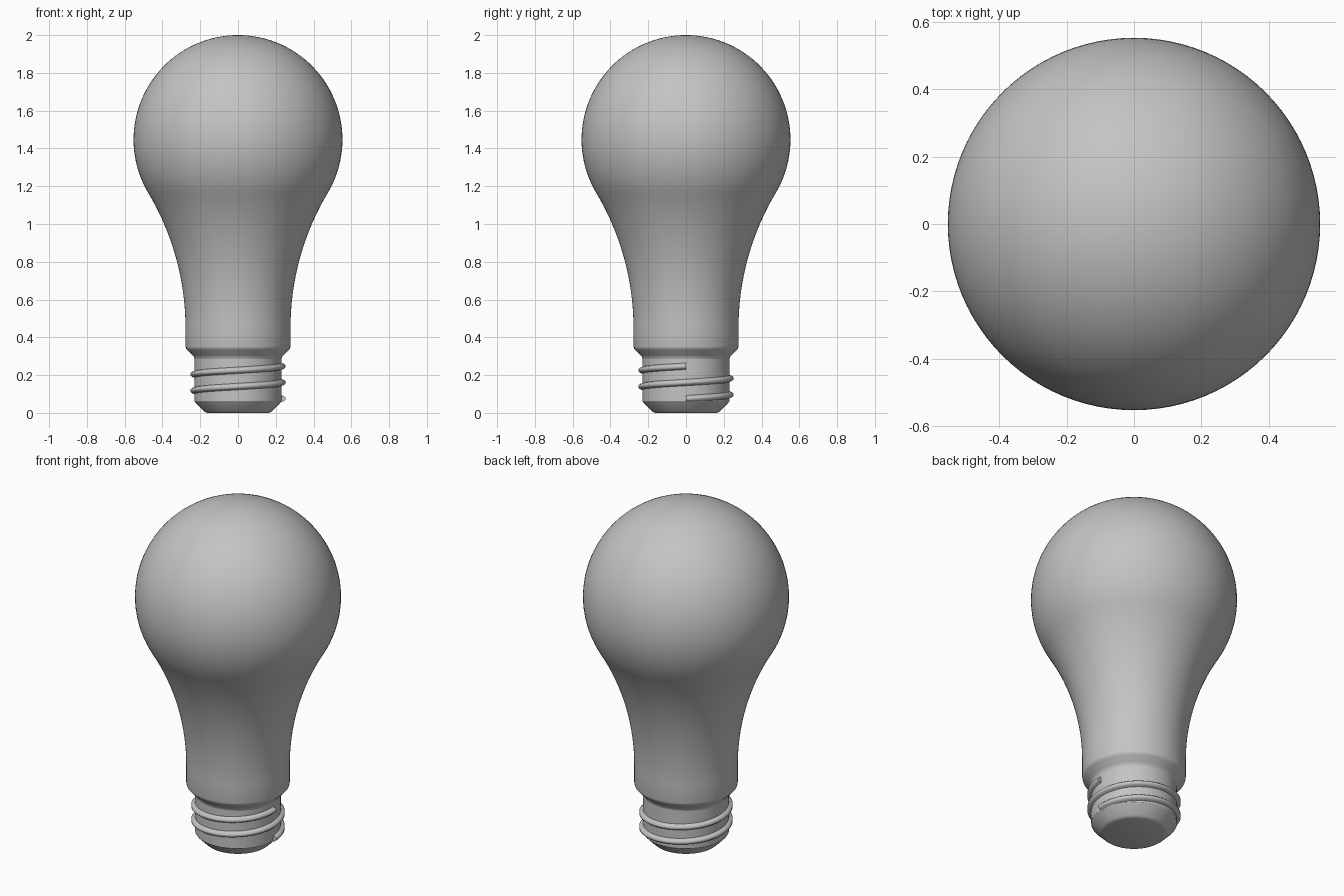
import bpy, bmesh
from math import sin, cos, pi, sqrt, asin, radians

cube = bpy.data.objects.get("Cube")
if cube:
    bpy.data.objects.remove(cube, do_unlink=True)

grey = bpy.data.materials.new("plain grey")
grey.use_nodes = True
grey.diffuse_color = (0.55, 0.55, 0.55, 1)
grey.node_tree.nodes["Principled BSDF"].inputs["Base Color"].default_value = (0.55, 0.55, 0.55, 1)


def finish(bm, name, angle=30):
    bmesh.ops.remove_doubles(bm, verts=bm.verts, dist=1e-5)
    bmesh.ops.recalc_face_normals(bm, faces=bm.faces)
    mesh = bpy.data.meshes.new(name)
    bm.to_mesh(mesh)
    bm.free()
    mesh.materials.append(grey)
    obj = bpy.data.objects.new(name, mesh)
    bpy.context.collection.objects.link(obj)
    bpy.ops.object.select_all(action="DESELECT")
    bpy.context.view_layer.objects.active = obj
    obj.select_set(True)
    bpy.ops.object.shade_smooth_by_angle(angle=radians(angle))
    return obj


def lathe(name, profile, steps=96):
    """Turn a list of (radius, height) points around the z axis."""
    bm = bmesh.new()
    verts = [bm.verts.new((r, 0, z)) for r, z in profile]
    edges = [bm.edges.new(pair) for pair in zip(verts, verts[1:])]
    bmesh.ops.spin(bm, geom=verts + edges, cent=(0, 0, 0), axis=(0, 0, 1),
                   angle=2 * pi, steps=steps, use_merge=True)
    return finish(bm, name)


# Glass bulb: a ball that runs tangentially into a flared neck
ball_r, ball_z = 0.553, 1.447
neck_r, neck_z = 0.278, 0.45
rise = ball_z - neck_z
flare_r = (neck_r ** 2 + rise ** 2 - ball_r ** 2) / (2 * (ball_r - neck_r))
meet = asin(rise / (flare_r + ball_r))
profile = []
for i in range(41):
    a = pi / 2 - (pi / 2 + meet) * i / 40
    profile.append((max(ball_r * cos(a), 0), ball_z + ball_r * sin(a)))
for i in range(1, 25):
    a = meet * (1 - i / 24)
    profile.append((neck_r + flare_r * (1 - cos(a)), neck_z + flare_r * sin(a)))
# Collar lip tapering to the screw base
profile += [(neck_r, 0.352), (0.276, 0.342), (0.269, 0.333),
            (0.240, 0.305), (0.233, 0.296), (0.230, 0.285)]
lathe("glass_bulb", profile)

# Screw base with a chamfered foot
lathe("screw_base", [(0.230, 0.285), (0.230, 0.062), (0.226, 0.056),
                     (0.182, 0.011), (0.174, 0.004), (0.162, 0), (0, 0)])

# Screw thread: two right-handed turns of a ridge
section = [(0.222, -0.020), (0.243, -0.013), (0.251, -0.006),
           (0.251, 0.006), (0.243, 0.013), (0.222, 0.020)]
turns, pitch, start_z, per_turn = 2, 0.086, 0.075, 96
bm = bmesh.new()
rings = []
for i in range(turns * per_turn + 1):
    a = 2 * pi * i / per_turn
    z = start_z + pitch * i / per_turn
    rings.append([bm.verts.new((r * cos(a), r * sin(a), z + h)) for r, h in section])
for lower, upper in zip(rings, rings[1:]):
    for j in range(len(section)):
        k = (j + 1) % len(section)
        bm.faces.new((lower[j], lower[k], upper[k], upper[j]))
for end in (rings[0], rings[-1]):
    bm.faces.new(end)
finish(bm, "screw_thread", 50)
